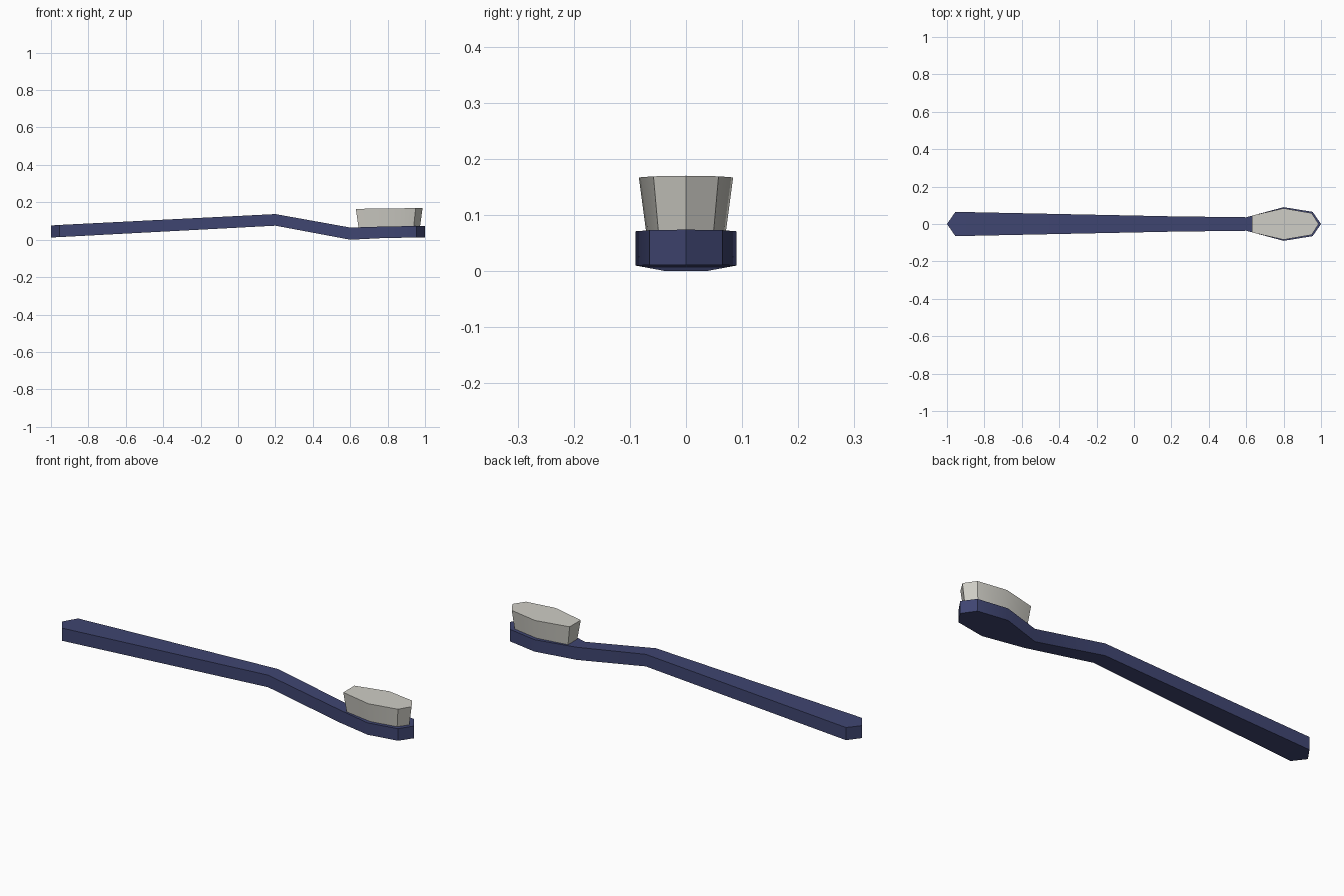
import bpy, bmesh, math

if "Cube" in bpy.data.objects:
    bpy.data.objects.remove(bpy.data.objects["Cube"])


def material(name, rgb):
    m = bpy.data.materials.new(name)
    m.diffuse_color = (*rgb, 1)
    m.use_nodes = True
    m.node_tree.nodes["Principled BSDF"].inputs["Base Color"].default_value = m.diffuse_color
    return m


def strip_solid(name, stations, mat):
    """Closed solid from stations: (x_low, half_low, z_low, x_high, half_high, z_high).
    A half width of 0 makes a pointed end."""
    bm = bmesh.new()
    rows = []
    for xl, hl, zl, xh, hh, zh in stations:
        sides = (-1, 1) if hh > 0 else (0,)
        low = [bm.verts.new((xl, s * hl, zl)) for s in sides]
        high = [bm.verts.new((xh, s * hh, zh)) for s in sides]
        rows.append((low, high))
    for (l0, h0), (l1, h1) in zip(rows, rows[1:]):
        for a, b in ((l0, l1), (h0, h1)):          # underside and top
            bm.faces.new(a + b[::-1])
        for i in (0, -1):                          # two flanks
            bm.faces.new((l0[i], l1[i], h1[i], h0[i]))
    for low, high in (rows[0], rows[-1]):          # blunt ends
        if len(low) == 2:
            bm.faces.new((low[0], low[1], high[1], high[0]))
    bmesh.ops.recalc_face_normals(bm, faces=bm.faces)
    me = bpy.data.meshes.new(name)
    bm.to_mesh(me)
    bm.free()
    me.materials.append(mat)
    ob = bpy.data.objects.new(name, me)
    bpy.context.collection.objects.link(ob)
    bpy.ops.object.select_all(action='DESELECT')
    ob.select_set(True)
    bpy.context.view_layer.objects.active = ob
    bpy.ops.object.shade_smooth_by_angle(angle=math.radians(32))
    return ob


navy = material("navy plastic", (0.05, 0.06, 0.165))
cream = material("cream bristles", (0.62, 0.61, 0.56))

# Handle, neck and head: x, half width, bottom, top
body = [(-1.0, 0, 0.012, 0.076), (-0.955, 0.065, 0.014, 0.079),
        (0.2, 0.041, 0.075, 0.137), (0.6, 0.036, 0.0, 0.065),
        (0.8, 0.09, 0.01, 0.071), (0.955, 0.065, 0.011, 0.073),
        (1.0, 0, 0.011, 0.074)]
strip_solid("handle_and_head", [(x, h, b, x, h, t) for x, h, b, t in body], navy)

# Bristle block, flaring upward: x, half width, top
tuft = [(0.63, 0.045, 0.165), (0.8, 0.084, 0.167),
        (0.95, 0.058, 0.169), (0.987, 0, 0.17)]
strip_solid("bristles", [(0.81 + (x - 0.81) * 0.92, h * 0.84, 0.066, x, h, t)
                         for x, h, t in tuft], cream)
